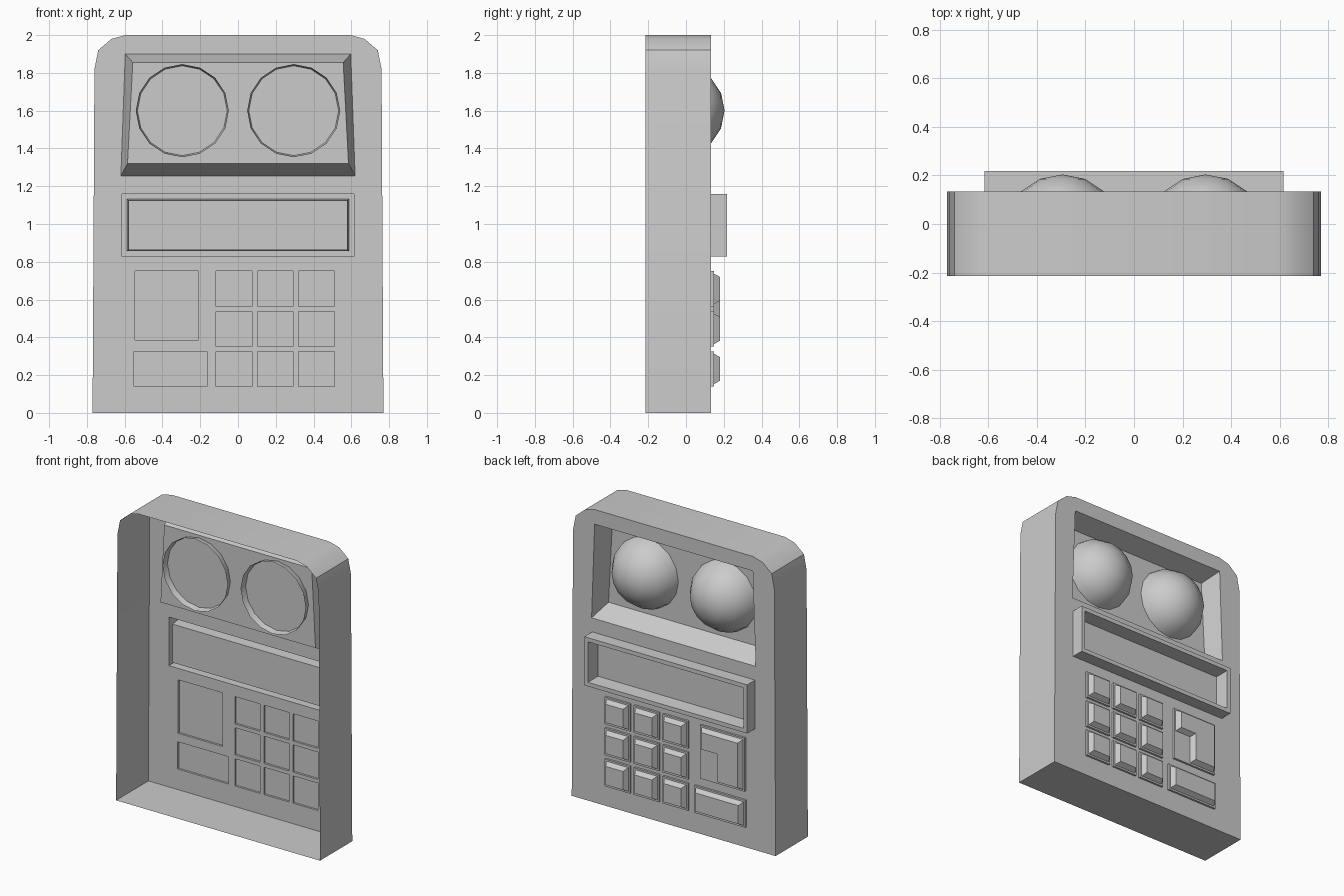
import bpy, bmesh
from math import sin, cos, pi

if "Cube" in bpy.data.objects:
    bpy.data.objects.remove(bpy.data.objects["Cube"])

BACK, FACE, FRONT = -0.215, 0.133, 0.218
PAD_Y, CAP_Y = 0.147, 0.18


def finish(name, bm, smooth=False):
    bmesh.ops.recalc_face_normals(bm, faces=bm.faces)
    me = bpy.data.meshes.new(name)
    bm.to_mesh(me)
    bm.free()
    ob = bpy.data.objects.new(name, me)
    bpy.context.collection.objects.link(ob)
    if smooth:
        bpy.context.view_layer.objects.active = ob
        ob.select_set(True)
        bpy.ops.object.shade_smooth_by_angle(angle=0.6)
        ob.select_set(False)
    return ob


def loft(name, rings, cap=True, smooth=False):
    """Bridge (outline, y) rings in order; optionally close the last one."""
    bm = bmesh.new()
    loops = [[bm.verts.new((x, y, z)) for x, z in pts] for pts, y in rings]
    for a, b in zip(loops, loops[1:]):
        for i in range(len(a)):
            j = (i + 1) % len(a)
            bm.faces.new((a[i], a[j], b[j], b[i]))
    if cap:
        bm.faces.new(loops[-1])
    return finish(name, bm, smooth)


def rect(x0, x1, z0, z1, d=0.0):
    return [(x0 + d, z0 + d), (x1 - d, z0 + d), (x1 - d, z1 - d), (x0 + d, z1 - d)]


def ell(d):
    x0, xs, x1, z0, zs, z1 = -0.545, -0.33, -0.21, 0.385, 0.575, 0.75
    return [(x0 + d, z0 + d), (xs - d, z0 + d), (xs - d, zs + d),
            (x1 - d, zs + d), (x1 - d, z1 - d), (x0 + d, z1 - d)]


# Case: side walls, open at the rear
half = [(0.77, 0), (0.76, 1.82), (0.74, 1.92), (0.67, 1.98), (0.595, 2.0)]
outline = half + [(-x, z) for x, z in reversed(half)]
loft("case_walls", [(outline, BACK), (outline, FACE)], cap=False, smooth=True)

# Window recess: tapered walls and back plate
win_outer = [(-0.62, 1.255), (0.62, 1.255), (0.597, 1.9), (-0.597, 1.9)]
win_inner = [(-0.585, 1.32), (0.585, 1.32), (0.557, 1.855), (-0.557, 1.855)]
loft("window_recess", [(win_outer, FACE), (win_inner, 0.0)])

# Display: raised frame with sunken screen
disp = (-0.615, 0.615, 0.828, 1.16)
loft("display_frame", [(rect(*disp), FACE), (rect(*disp), FRONT),
                       (rect(*disp, 0.028), FRONT), (rect(*disp, 0.035), 0.122)])

# Keys: shallow pad with tapered cap
pads = []


def key(name, box, shape=None):
    shape = shape or (lambda d: rect(*box, d))
    pads.append(rect(*box))
    loft(name + "_pad", [(rect(*box), FACE), (rect(*box), PAD_Y)])
    loft(name + "_cap", [(shape(0.012), PAD_Y), (shape(0.03), CAP_Y)])


for r in range(3):
    for c in range(3):
        x, z = -0.022 + 0.219 * c, 0.233 + 0.212 * r
        key(f"key_{r}_{c}", (x - 0.095, x + 0.095, z - 0.093, z + 0.093))
key("wide_key", (-0.55, -0.165, 0.14, 0.326))
key("corner_key", (-0.545, -0.21, 0.385, 0.75), ell)

# Face panel with openings for the window, display and keys
bm = bmesh.new()
for pts in [outline, win_outer, rect(*disp)] + pads:
    vs = [bm.verts.new((x, FACE, z)) for x, z in pts]
    for i in range(len(vs)):
        bm.edges.new((vs[i], vs[(i + 1) % len(vs)]))
bmesh.ops.triangle_fill(bm, use_beauty=True, use_dissolve=False,
                        edges=bm.edges[:], normal=(0, 1, 0))
finish("face_panel", bm)

# Domed eyes: open hemispheres pushed through the recess plate
R, EY, EZ = 0.246, -0.042, 1.6
for side, ex in (("left", -0.295), ("right", 0.295)):
    rings = []
    for k in range(4):
        a = k * pi / 8
        rings.append(([(ex + R * cos(a) * cos(t * pi / 8), EZ + R * cos(a) * sin(t * pi / 8))
                       for t in range(16)], EY + R * sin(a)))
    eye = loft(side + "_eye", rings, cap=True, smooth=False)
    bm = bmesh.new()
    bm.from_mesh(eye.data)
    top = max(bm.faces, key=lambda f: f.calc_center_median().y)
    pole = bmesh.ops.poke(bm, faces=[top])["verts"][0]
    pole.co.y = EY + R
    for f in bm.faces:
        f.smooth = True
    bm.to_mesh(eye.data)
    bm.free()
